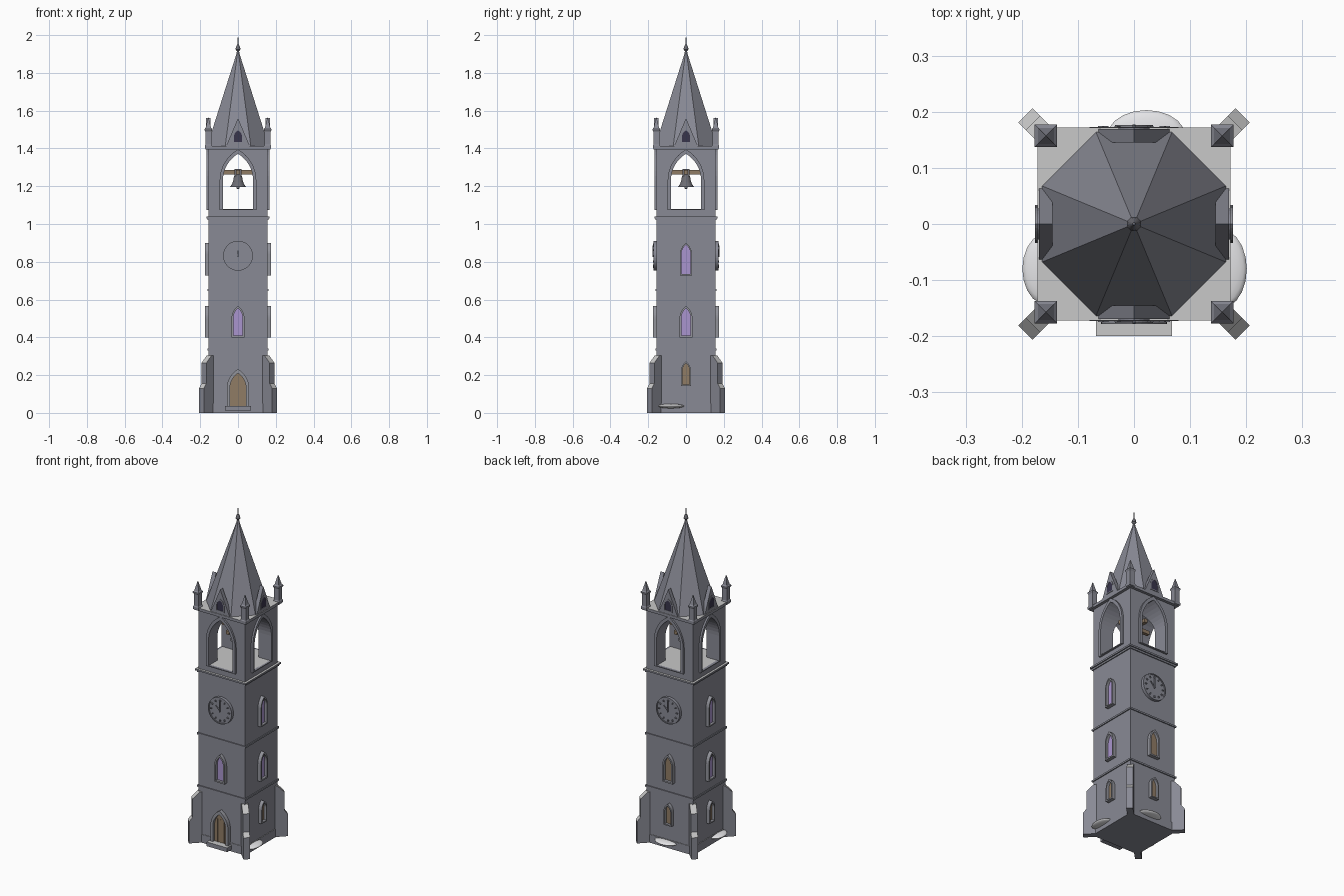
import bpy, bmesh, math
from mathutils import Matrix, Vector

cube = bpy.data.objects.get("Cube")
if cube:
    bpy.data.objects.remove(cube)


def material(name, r, g, b):
    m = bpy.data.materials.new(name)
    m.use_nodes = True
    m.diffuse_color = (r, g, b, 1)
    m.node_tree.nodes["Principled BSDF"].inputs["Base Color"].default_value = (r, g, b, 1)
    return m


STONE = material("wall stone", 0.25, 0.255, 0.30)
PALE = material("pale stone", 0.58, 0.58, 0.58)
TRIM = material("trim stone", 0.29, 0.295, 0.33)
SNOW = material("snow", 0.85, 0.85, 0.87)
GLASS = material("violet glass", 0.40, 0.30, 0.62)
WOOD = material("brown wood", 0.28, 0.20, 0.13)
METAL = material("dark metal", 0.15, 0.15, 0.17)
DARK = material("dark opening", 0.04, 0.035, 0.07)


def finish(name, bm, mat, side=0, pale_top=False, smooth=False):
    """Turn a bmesh into an object; side counts quarter turns from the front."""
    bmesh.ops.recalc_face_normals(bm, faces=bm.faces)
    bm.transform(Matrix.Rotation(side * math.pi / 2, 4, 'Z'))
    me = bpy.data.meshes.new(name)
    bm.to_mesh(me)
    bm.free()
    ob = bpy.data.objects.new(name, me)
    bpy.context.collection.objects.link(ob)
    me.materials.append(mat)
    if pale_top:
        lighten_tops(ob)
    if smooth:
        bpy.ops.object.select_all(action='DESELECT')
        ob.select_set(True)
        bpy.context.view_layer.objects.active = ob
        bpy.ops.object.shade_smooth_by_angle(angle=math.radians(35))
    return ob


def lighten_tops(ob):
    ob.data.materials.append(PALE)
    for p in ob.data.polygons:
        p.material_index = 1 if p.normal.z > 0.4 else 0


def box(name, x, y, z, mat, side=0, **kw):
    """Box from three (low, high) ranges."""
    bm = bmesh.new()
    bmesh.ops.create_cube(bm, size=1)
    for v in bm.verts:
        v.co = [(lo + hi) / 2 + c * (hi - lo) for (lo, hi), c in zip((x, y, z), v.co)]
    return finish(name, bm, mat, side, **kw)


def slab(name, half, z0, z1, mat=STONE, **kw):
    return box(name, (-half, half), (-half, half), (z0, z1), mat, **kw)


def lathe(name, profile, mat, n=24, turn=0.0, at=(0, 0, 0), side=0, smooth=True):
    """Revolve (radius, height) points about z."""
    bm = bmesh.new()
    rings = [[bm.verts.new((at[0] + r * math.cos(turn + i * math.tau / n),
                            at[1] + r * math.sin(turn + i * math.tau / n), at[2] + z))
              for i in range(n)] for r, z in profile]
    for a, b in zip(rings, rings[1:]):
        for i in range(n):
            bm.faces.new((a[i], a[(i + 1) % n], b[(i + 1) % n], b[i]))
    bm.faces.new(rings[0])
    bm.faces.new(rings[-1])
    bmesh.ops.remove_doubles(bm, verts=bm.verts, dist=1e-5)
    return finish(name, bm, mat, side, smooth=smooth)


def arch(w, z0, spring, apex, n=8):
    """Pointed arch outline as (x, z) points."""
    h = apex - spring
    r = (w * w + h * h) / (2 * w)
    end = math.asin(min(1, h / r))
    right = [(w - r + r * math.cos(end * i / n), spring + r * math.sin(end * i / n))
             for i in range(n + 1)]
    right[-1] = (0, apex)
    return [(w, z0)] + right + [(-x, z) for x, z in right[-2::-1]] + [(-w, z0)]


def prism(name, pts, d0, d1, mat, side=0):
    """Outline pushed out of a wall between two distances from the tower axis."""
    bm = bmesh.new()
    a, b = ([bm.verts.new((x, -d, z)) for x, z in pts] for d in (d0, d1))
    bm.faces.new(a)
    bm.faces.new(b)
    for i in range(len(pts)):
        j = (i + 1) % len(pts)
        bm.faces.new((a[i], a[j], b[j], b[i]))
    return finish(name, bm, mat, side)


def frame(name, outer, inner, d0, d1, mat, side=0):
    """Hollow surround between two matching outlines."""
    bm = bmesh.new()
    loops = [[bm.verts.new((x, -d, z)) for x, z in pts]
             for pts, d in ((outer, d0), (outer, d1), (inner, d1), (inner, d0))]
    n = len(outer)
    for k in range(4):
        a, b = loops[k], loops[(k + 1) % 4]
        for i in range(n):
            j = (i + 1) % n
            bm.faces.new((a[i], a[j], b[j], b[i]))
    return finish(name, bm, mat, side)


def window(name, w, z0, spring, apex, pane, side, t=0.009):
    frame(name + "_frame", arch(w, z0, spring, apex),
          arch(w - t, z0 + t, spring, apex - 1.5 * t), 0.15, 0.176, TRIM, side)
    prism(name + "_pane", arch(w - t, z0 + t, spring, apex - 1.5 * t), 0.15, 0.16, pane, side)


# Tower shaft, plinth, string courses and cornice
slab("tower_shaft", 0.155, 0, 1.03)
slab("plinth", 0.158, 0, 0.05, pale_top=True)
for z in (0.335, 0.65):
    slab("string_course", 0.161, z - 0.005, z + 0.005)
slab("belfry_cornice_lower", 0.161, 1.02, 1.03)
slab("belfry_cornice", 0.168, 1.03, 1.04, pale_top=True)

# Belfry cut by two crossing arched passages
belfry = slab("belfry", 0.155, 1.035, 1.40)
for side in (0, 1):
    cutter = prism("passage_cutter", arch(0.08, 1.08, 1.23, 1.372), -0.3, 0.3, STONE, side)
    cutter.hide_render = True
    mod = belfry.modifiers.new("passage", 'BOOLEAN')
    mod.operation, mod.solver, mod.object = 'DIFFERENCE', 'EXACT', cutter
    bpy.context.view_layer.objects.active = belfry
    bpy.ops.object.modifier_apply(modifier=mod.name)
    bpy.data.objects.remove(cutter)
lighten_tops(belfry)
for side in range(4):
    frame("belfry_arch_frame", arch(0.097, 1.075, 1.23, 1.395),
          arch(0.08, 1.08, 1.23, 1.372), 0.15, 0.166, STONE, side)

# Bell on crossed beams
for side in (0, 1):
    box("bell_beam", (-0.1, 0.1), (-0.01, 0.01), (1.263, 1.285), WOOD, side)
slab("bell_yoke", 0.018, 1.255, 1.29, METAL)
lathe("bell", [(0, 1.26), (0.016, 1.26), (0.022, 1.25), (0.026, 1.225), (0.034, 1.208),
               (0.044, 1.195), (0.038, 1.195), (0.015, 1.245), (0, 1.245)], METAL)
lathe("bell_clapper", [(0, 1.183), (0.008, 1.189), (0.007, 1.197), (0.002, 1.203), (0, 1.25)], METAL, 12)

# Roof slab, spire and finial
slab("roof_slab", 0.172, 1.395, 1.412, pale_top=True)
lathe("spire", [(0.177, 1.412), (0.004, 1.915)], STONE, 8, math.pi / 8, smooth=False)
lathe("finial", [(0, 1.90), (0.008, 1.905), (0.006, 1.915), (0.013, 1.925), (0.011, 1.937),
                 (0.004, 1.95), (0.003, 1.97), (0, 2.0)], METAL, 12)

# Spire dormers
for side in range(4):
    prism("dormer", [(-0.063, 1.412), (0.063, 1.412), (0, 1.56)], 0.145, 0.169, STONE, side)
    frame("dormer_surround", arch(0.028, 1.428, 1.46, 1.505, 5),
          arch(0.022, 1.434, 1.46, 1.495, 5), 0.16, 0.172, STONE, side)
    prism("dormer_opening", arch(0.022, 1.434, 1.46, 1.495, 5), 0.16, 0.170, DARK, side)

# Corner pinnacles and stepped diagonal buttresses
SHAFT = [(0.019, 1.40), (0.019, 1.415), (0.016, 1.42), (0.016, 1.49), (0.020, 1.497),
         (0.020, 1.503), (0.014, 1.51), (0.001, 1.565)]
for side in range(4):
    lathe("corner_pinnacle", [(r * math.sqrt(2), z) for r, z in SHAFT], STONE, 4, math.pi / 4,
          (0.157, -0.157, 0), side, smooth=False)
    bm = bmesh.new()
    steps = [(0.15, 0), (0.274, 0), (0.274, 0.13), (0.255, 0.155), (0.255, 0.265),
             (0.215, 0.305), (0.15, 0.305)]
    a, b = ([bm.verts.new((d, y, z)) for d, z in steps] for y in (-0.018, 0.018))
    bm.faces.new(a)
    bm.faces.new(b)
    for i in range(len(steps)):
        j = (i + 1) % len(steps)
        bm.faces.new((a[i], a[j], b[j], b[i]))
    bm.transform(Matrix.Rotation(-math.pi / 4, 4, 'Z'))
    finish("corner_buttress", bm, STONE, side, pale_top=True)

# Windows: front is side 0, then right, back and left of the image plane
for side in range(4):
    window("middle_window", 0.034, 0.40, 0.50, 0.567, WOOD if side == 2 else GLASS, side)
    if side:
        window("lower_window", 0.026, 0.143, 0.225, 0.272, WOOD, side, 0.007)
    if side % 2:
        window("upper_window", 0.031, 0.727, 0.84, 0.9, GLASS, side, 0.007)

# Clocks on front and back
for side in (0, 2):
    def ring(r, n=40):
        return [(r * math.cos(i * math.tau / n), 0.832 + r * math.sin(i * math.tau / n)) for i in range(n)]
    prism("clock_face", ring(0.077), 0.15, 0.168, STONE, side)
    frame("clock_rim", ring(0.079), ring(0.073), 0.15, 0.173, STONE, side)
    for i in range(12):
        t = i * math.tau / 12
        out, across = Vector((math.sin(t), math.cos(t))), Vector((math.cos(t), -math.sin(t)))
        pts = [out * r + across * s + Vector((0, 0.832))
               for r, s in ((0.054, -0.003), (0.054, 0.003), (0.064, 0.003), (0.064, -0.003))]
        prism("clock_hour_mark", pts, 0.165, 0.175, STONE, side)
    prism("clock_minute_hand", [(-0.003, 0.825), (0.003, 0.825), (0, 0.885)], 0.165, 0.177, STONE, side)
    prism("clock_hour_hand", [(0, 0.828), (0.003, 0.834), (-0.028, 0.858)], 0.165, 0.175, STONE, side)

# Door with planks, surround and steps
frame("door_surround", arch(0.059, 0.03, 0.13, 0.232), arch(0.043, 0.035, 0.13, 0.21),
      0.15, 0.178, TRIM)
prism("door", arch(0.043, 0.035, 0.13, 0.21), 0.15, 0.162, WOOD)
for x in (-0.022, 0, 0.022):
    box("door_batten", (x - 0.002, x + 0.002), (-0.165, -0.16), (0.035, 0.175), WOOD)
box("door_step", (-0.068, 0.068), (-0.2, -0.15), (0.012, 0.037), STONE, pale_top=True)

# Snow drifts beside the walls
for x, y, rx, ry in ((0.156, -0.08, 0.045, 0.07), (-0.154, -0.08, 0.045, 0.065), (0.022, 0.156, 0.07, 0.047)):
    bm = bmesh.new()
    bmesh.ops.create_icosphere(bm, subdivisions=3, radius=1)
    bm.transform(Matrix.Translation((x, y, 0.036)) @ Matrix.Diagonal((rx, ry, 0.012, 1)))
    finish("snow_drift", bm, SNOW, smooth=True)
